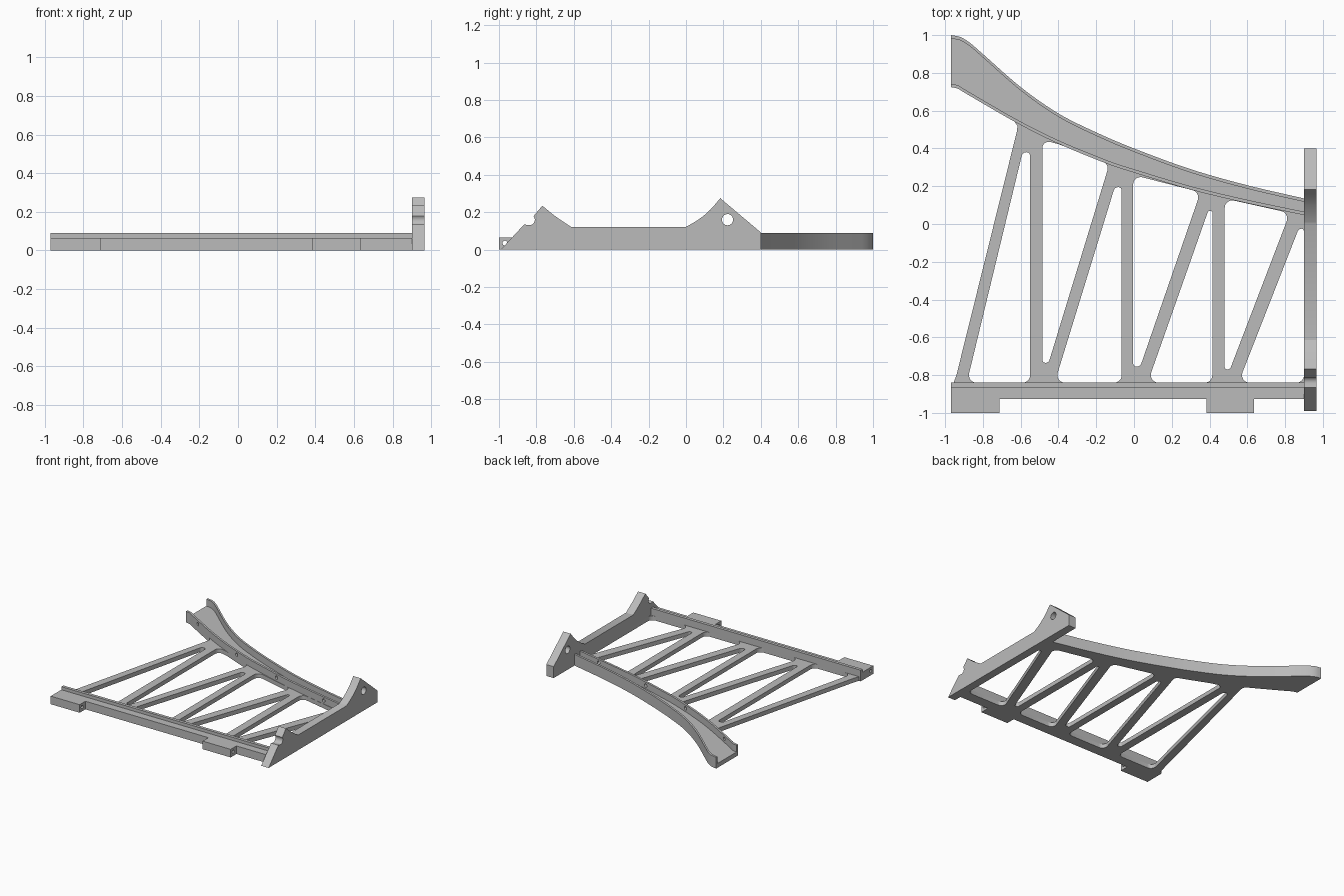
import bpy
import bmesh
import math
from mathutils import Matrix, Vector

cube = bpy.data.objects.get("Cube")
if cube:
    bpy.data.objects.remove(cube, do_unlink=True)

GREY = (0.5, 0.5, 0.5, 1.0)
grey = bpy.data.materials.new("plain grey")
grey.use_nodes = True
grey.diffuse_color = GREY
grey.node_tree.nodes["Principled BSDF"].inputs["Base Color"].default_value = GREY

# Maps a flat outline drawn as (y, z) and extruded in x into place
SIDEWAYS = Matrix(((0, 0, 1, 0), (1, 0, 0, 0), (0, 1, 0, 0), (0, 0, 0, 1)))


def prism(name, loops, low, high, sideways=False):
    """Fill an outline with optional holes and extrude it from low to high."""
    curve = bpy.data.curves.new(name, "CURVE")
    curve.dimensions = "2D"
    curve.fill_mode = "BOTH"
    curve.extrude = (high - low) / 2
    for loop in loops:
        spline = curve.splines.new("POLY")
        spline.points.add(len(loop) - 1)
        for point, (u, v) in zip(spline.points, loop):
            point.co = (u, v, 0, 1)
        spline.use_cyclic_u = True
    temp = bpy.data.objects.new(name + " outline", curve)
    bpy.context.collection.objects.link(temp)
    bpy.context.view_layer.update()
    graph = bpy.context.evaluated_depsgraph_get()
    mesh = bpy.data.meshes.new_from_object(temp.evaluated_get(graph))
    bpy.data.objects.remove(temp, do_unlink=True)
    bpy.data.curves.remove(curve)
    mesh.name = name

    bm = bmesh.new()
    bm.from_mesh(mesh)
    bmesh.ops.remove_doubles(bm, verts=bm.verts, dist=0.0001)
    place = Matrix.Translation((0, 0, (low + high) / 2))
    bm.transform(SIDEWAYS @ place if sideways else place)
    bmesh.ops.recalc_face_normals(bm, faces=bm.faces)
    bm.to_mesh(mesh)
    bm.free()
    mesh.materials.clear()
    mesh.materials.append(grey)
    obj = bpy.data.objects.new(name, mesh)
    bpy.context.collection.objects.link(obj)
    bpy.ops.object.select_all(action="DESELECT")
    obj.select_set(True)
    bpy.context.view_layer.objects.active = obj
    bpy.ops.object.shade_smooth_by_angle(angle=math.radians(30))
    return obj


def circle(u, v, r, n=24):
    return [(u + r * math.cos(math.tau * i / n), v + r * math.sin(math.tau * i / n))
            for i in range(n)]


def rounded(corners, radius, steps=6):
    """Round every corner, shrinking the radius where an edge is short."""
    result = []
    for i, corner in enumerate(corners):
        p = Vector(corner)
        a = Vector(corners[i - 1]) - p
        b = Vector(corners[(i + 1) % len(corners)]) - p
        half = a.angle(b) / 2
        cut = min(radius / math.tan(half), a.length * 0.49, b.length * 0.49)
        r = cut * math.tan(half)
        start, end = p + a.normalized() * cut, p + b.normalized() * cut
        centre = p + (a.normalized() + b.normalized()).normalized() * (r / math.sin(half))
        s, e = start - centre, end - centre
        turn = math.atan2(s.x * e.y - s.y * e.x, s.dot(e))
        for k in range(steps + 1):
            d = Matrix.Rotation(turn * k / steps, 2) @ s
            result.append(tuple(centre + d))
    return result


def smooth_path(points, steps=6):
    """Catmull-Rom path through a few points."""
    pts = [Vector(p) for p in points]
    pts = [2 * pts[0] - pts[1]] + pts + [2 * pts[-1] - pts[-2]]
    path = []
    for a, b, c, d in zip(pts, pts[1:], pts[2:], pts[3:]):
        for k in range(steps):
            t = k / steps
            path.append(tuple(0.5 * (2 * b + (c - a) * t + (2 * a - 5 * b + 4 * c - d) * t * t
                                     + (3 * b - a - 3 * c + d) * t ** 3)))
    return path + [tuple(pts[-2])]


def shifted(path, dy):
    return [(x, y + dy) for x, y in path]


def band(a, b):
    return a + b[::-1]


# Curved channel: floor with a thin wall along each edge
outer = smooth_path([(-0.97, 1.0), (-0.92, 0.99), (-0.87, 0.96), (-0.8, 0.9), (-0.6, 0.725),
                     (-0.4, 0.585), (-0.2, 0.485), (0, 0.4), (0.3, 0.29), (0.6, 0.205), (0.91, 0.133)])
inner = smooth_path([(-0.97, 0.725), (-0.93, 0.715), (-0.88, 0.685), (-0.62, 0.535), (-0.4, 0.425),
                     (-0.15, 0.322), (0, 0.272), (0.3, 0.182), (0.6, 0.11), (0.91, 0.045)])
WALL, TOP, FLOOR = 0.018, 0.09, 0.035
prism("channel floor", [band(shifted(outer, -0.005), shifted(inner, 0.005))], 0, FLOOR)
prism("channel outer wall", [band(outer, shifted(outer, -WALL))], 0, TOP)
inner_wall = prism("channel inner wall", [band(shifted(inner, WALL), inner)], 0, TOP)

# Small holes through the inner wall
bm = bmesh.new()
for x in (-0.8, -0.28, 0.2, 0.68):
    i = min(range(1, len(inner) - 1), key=lambda k: abs(inner[k][0] - x))
    along = Vector(inner[i + 1]) - Vector(inner[i - 1])
    turn = Matrix.Rotation(math.atan2(along.y, along.x), 4, "Z") @ Matrix.Rotation(math.pi / 2, 4, "X")
    bmesh.ops.create_cone(bm, cap_ends=True, segments=16, radius1=0.014, radius2=0.014, depth=0.09,
                          matrix=Matrix.Translation((*inner[i], 0.062)) @ turn)
mesh = bpy.data.meshes.new("hole cutter")
bm.to_mesh(mesh)
bm.free()
mesh.materials.append(grey)
cutter = bpy.data.objects.new("hole cutter", mesh)
bpy.context.collection.objects.link(cutter)
cutter.hide_render = True
cutter.hide_viewport = True
holes = inner_wall.modifiers.new("holes", "BOOLEAN")
holes.object = cutter
holes.operation = "DIFFERENCE"
holes.solver = "EXACT"

# Flat truss panel with rounded triangular openings
edge = [p for p in shifted(inner, 0.01) if -0.6 < p[0] < 0.9]
frame = [(-0.965, -0.88), (0.93, -0.88), (0.93, 0.05)] + edge[::-1]
frame += [(-0.64, 0.553), (-0.617, 0.52), (-0.62, 0.49), (-0.94, -0.8), (-0.955, -0.84)]
LOW = -0.84
openings = [
    [(-0.885, LOW), (-0.55, LOW), (-0.55, 0.38), (-0.59, 0.38)],
    [(-0.485, 0.445), (-0.4, 0.423), (-0.13, 0.318), (-0.452, -0.735), (-0.485, -0.735)],
    [(-0.42, LOW), (-0.065, LOW), (-0.065, 0.195), (-0.102, 0.195)],
    [(-0.005, 0.26), (0.352, 0.168), (0.033, -0.755), (-0.005, -0.755)],
    [(0.072, LOW), (0.415, LOW), (0.415, 0.07), (0.393, 0.07)],
    [(0.48, 0.135), (0.825, 0.058), (0.508, -0.77), (0.48, -0.77)],
    [(0.553, LOW), (0.90, LOW), (0.90, -0.025), (0.872, -0.025)],
]
prism("truss panel", [frame] + [rounded(o, 0.04) for o in openings], 0, FLOOR - 0.001)

# Straight front rail with a raised lip
LEDGE = 0.065
rail = [(-0.927, 0), (-0.84, 0), (-0.84, TOP), (-0.865, TOP), (-0.865, LEDGE), (-0.927, LEDGE)]
prism("front rail", [rail], -0.97, 0.91, sideways=True)

# Drilled mounting pads
pad = [(-1.0, 0), (-0.92, 0), (-0.92, LEDGE), (-1.0, LEDGE)]
for name, low, high in (("right pad", -0.97, -0.712), ("left pad", 0.385, 0.635)):
    prism(name, [pad, circle(-0.968, 0.035, 0.013, 16)], low, high, sideways=True)

# Upright end plate with two peaks, a round notch and a bolt hole
notch = [(-0.838 + 0.03 * math.cos(a), 0.16 + 0.03 * math.sin(a))
         for a in (math.radians(-100 + 20 * k) for k in range(8))]
front_slope = smooth_path([(-0.768, 0.235), (-0.71, 0.187), (-0.66, 0.152), (-0.615, 0.122)], 4)
back_slope = smooth_path([(0, 0.122), (0.05, 0.15), (0.1, 0.186), (0.14, 0.224), (0.183, 0.275)], 4)
plate = [(-0.99, 0), (-0.865, 0.135)] + notch + front_slope + back_slope + [(0.4, 0.092), (0.4, 0)]
prism("end plate", [plate, circle(0.222, 0.16, 0.03)], 0.9, 0.966, sideways=True)
